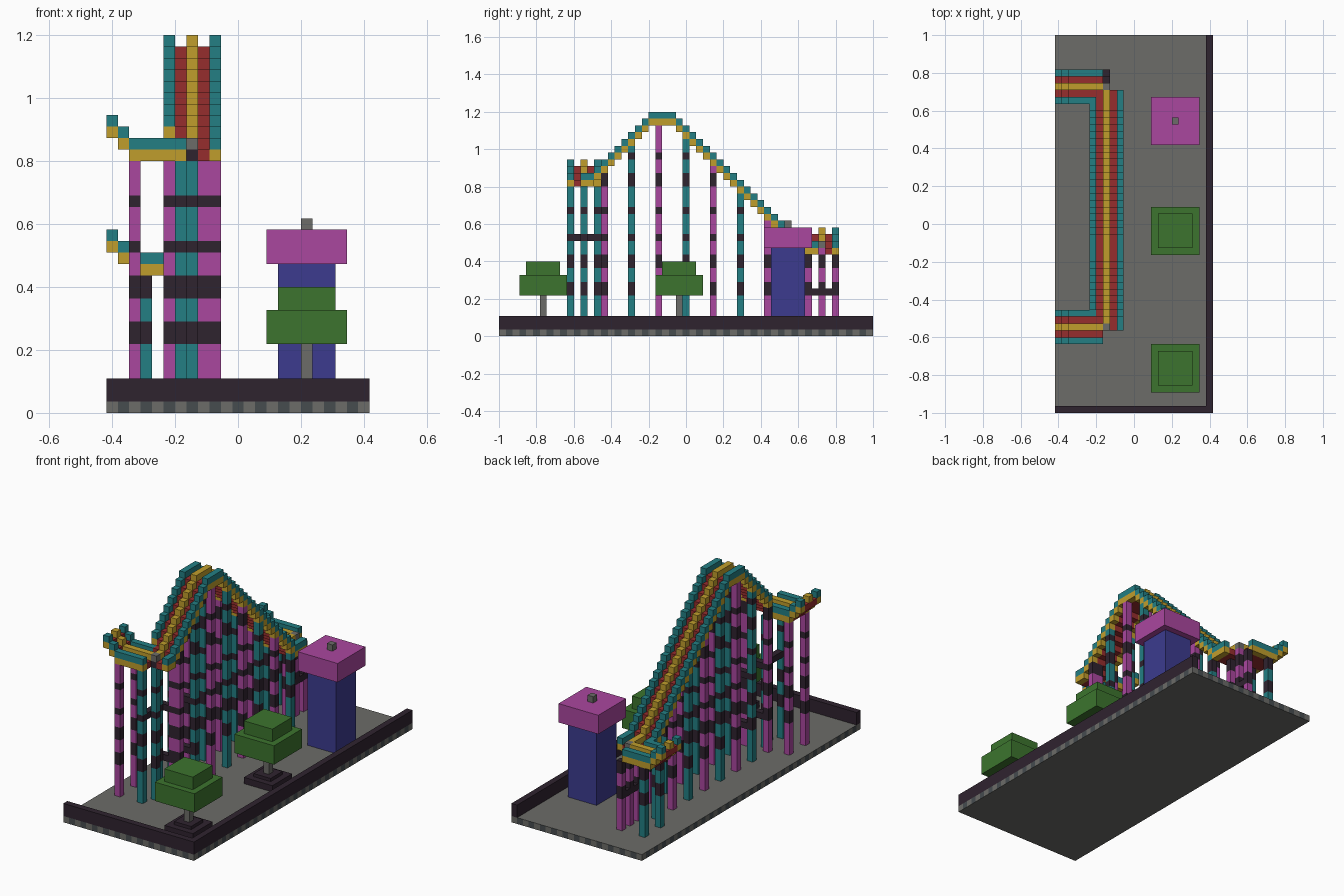
import bpy, bmesh
from mathutils import Vector

V = 2 / 55                      # size of one block
NX, NY = 23, 55                 # footprint in blocks

if "Cube" in bpy.data.objects:
    bpy.data.objects.remove(bpy.data.objects["Cube"], do_unlink=True)


def material(name, rgb):
    lin = [((c / 255 + 0.055) / 1.055) ** 2.4 for c in rgb] + [1]
    m = bpy.data.materials.new(name)
    m.use_nodes = True
    m.diffuse_color = lin
    bsdf = next(n for n in m.node_tree.nodes if n.type == 'BSDF_PRINCIPLED')
    bsdf.inputs["Base Color"].default_value = lin
    return m


PINK = material("pink", (170, 71, 159))
TEAL = material("teal", (35, 127, 132))
RED = material("red", (150, 45, 45))
YELLOW = material("yellow", (192, 158, 44))
BLUE = material("blue", (60, 59, 143))
GREEN = material("green", (60, 116, 46))
BLACK = material("plum black", (47, 35, 47))
GREY = material("grey", (108, 108, 104))
SLATE = material("slate grey", (70, 76, 79))


def point(i, j, k):
    return Vector(((i - NX / 2) * V, (j - NY / 2) * V, k * V))


def add_box(bm, lo, hi):
    """Box from block corner lo to block corner hi."""
    a, b = point(*lo), point(*hi)
    verts = bmesh.ops.create_cube(bm, size=1)["verts"]
    for v in verts:
        v.co = (a + b) / 2 + v.co * (b - a)


def finish(name, bm, *mats):
    mesh = bpy.data.meshes.new(name)
    bm.to_mesh(mesh)
    bm.free()
    for m in mats:
        mesh.materials.append(m)
    bpy.context.collection.objects.link(bpy.data.objects.new(name, mesh))


def part(name, mat, *boxes):
    bm = bmesh.new()
    for lo, hi in boxes:
        add_box(bm, lo, hi)
    finish(name, bm, mat)


# Base slab with a chequered rim
bm = bmesh.new()
add_box(bm, (0, 0, 0), (NX, NY, 1))
for axis, count in ((0, NX), (1, NY)):
    for n in range(1, count):
        co = point(n, n, 0)
        normal = Vector((axis == 0, axis == 1, 0))
        bmesh.ops.bisect_plane(bm, geom=bm.verts[:] + bm.edges[:] + bm.faces[:],
                               plane_co=co, plane_no=normal)
bm.normal_update()
for f in bm.faces:
    if abs(f.normal.z) < 0.5:
        c = f.calc_center_median() / V
        cell = c.y + NY / 2 if abs(f.normal.x) > 0.5 else c.x + NX / 2
        f.material_index = int(cell) % 2
finish("base", bm, GREY, SLATE)

# Low wall on the front and left edges
part("wall", BLACK, ((0, 0, 1), (NX, 1, 3)), ((NX - 1, 1, 1), (NX, NY, 3)))

# Trees in stepped planters
for label, j in (("front", 6), ("middle", 26)):
    def tier(r, low, high):
        return (17 - r, j - r, low), (18 + r, j + r + 1, high)
    part(label + "_planter", BLACK, tier(2, 1, 2), tier(1, 2, 2.5))
    part(label + "_tree_trunk", GREY, tier(0, 2, 6))
    part(label + "_tree_leaves", GREEN, tier(3, 6, 9), tier(2, 9, 11))

# Tower
part("tower_body", BLUE, ((15, 40, 1), (20, 45, 13)))
part("tower_roof", PINK, ((14, 39, 13), (21, 46, 16)))
part("tower_knob", GREY, ((17, 42, 16), (18, 43, 17)))


# Track: collect blocks by part, then build each as one mesh
def height(j):
    """Rail height of the long hill."""
    return min(32, 23 + max(0, j - 13), 13 + max(0, 44 - j))


track = {"side_rails": [], "rail_beams": [], "centre_rail": [], "sleepers": []}


def block(name, i, j, k):
    track[name].append(((i, j, k), (i + 1, j + 1, k + 1)))


def lane(kind, i, j, k):
    if kind == "side":
        block("side_rails", i, j, k)
        block("rail_beams", i, j, k - 1)
    elif kind == "centre":
        block("centre_rail", i, j, k)
        block("sleepers", i, j, k - 1)
    else:
        block("sleepers", i, j, k - 1)


KINDS = ("side", "plank", "centre", "plank", "side")
STARTS = (15, 14, 13, 12, 12)
ENDS = (45, 46, 47, 47, 47)
for n, kind in enumerate(KINDS):
    # long hill
    for j in range(STARTS[n], ENDS[n]):
        lane(kind, 5 + n, j, height(j))
    # end turns, climbing at the open edge
    for j, level in ((14 - n, 23), (45 + n, 13)):
        for i in range(6 if n == 0 else 7):
            lane(kind, i, j, level + max(0, 2 - i))

for name, mat in (("side_rails", TEAL), ("rail_beams", YELLOW),
                  ("centre_rail", YELLOW), ("sleepers", RED)):
    part("track_" + name, mat, *track[name])
part("track_corner_caps", GREY, ((7, 12, 23), (8, 13, 24)), ((7, 47, 13), (8, 48, 14)))

# Support poles with dark bands
BANDS = {6, 7, 10, 11, 14, 18, 22, 23, 26}
poles = {PINK: [], TEAL: [], BLACK: []}


def pole(i, j, top, mat):
    start = 1
    for k in range(1, top):
        if k + 1 == top or ((k in BANDS) != (k + 1 in BANDS)):
            key = BLACK if k in BANDS else mat
            poles[key].append(((i, j, start), (i + 1, j + 1, k + 1)))
            start = k + 1


for n, j in enumerate(range(15, 47, 4)):
    for i in (5, 9):
        pole(i, j, height(j) - 1, TEAL if n % 2 else PINK)
pole(8, 15, height(15) - 1, PINK)

for i, j, mat in ((2, 10, PINK), (6, 10, TEAL), (2, 14, PINK), (6, 14, TEAL)):
    pole(i, j, 22, mat)
for i, j, mat in ((3, 45, TEAL), (3, 49, TEAL), (7, 45, PINK), (7, 49, PINK)):
    pole(i, j, 12, mat)
pole(7, 12, 23, TEAL)
pole(7, 47, 13, PINK)

# Cross beams tying the poles together
beams = [((6, 10, 14), (7, 15, 15)), ((7, 45, 6), (8, 50, 7))]
for j in (15, 19):
    beams += [((5, j, k), (10, j + 1, k + 1)) for k in (6, 14)]

part("pink_poles", PINK, *poles[PINK])
part("teal_poles", TEAL, *poles[TEAL])
part("pole_bands", BLACK, *poles[BLACK])
part("cross_beams", BLACK, *beams)
